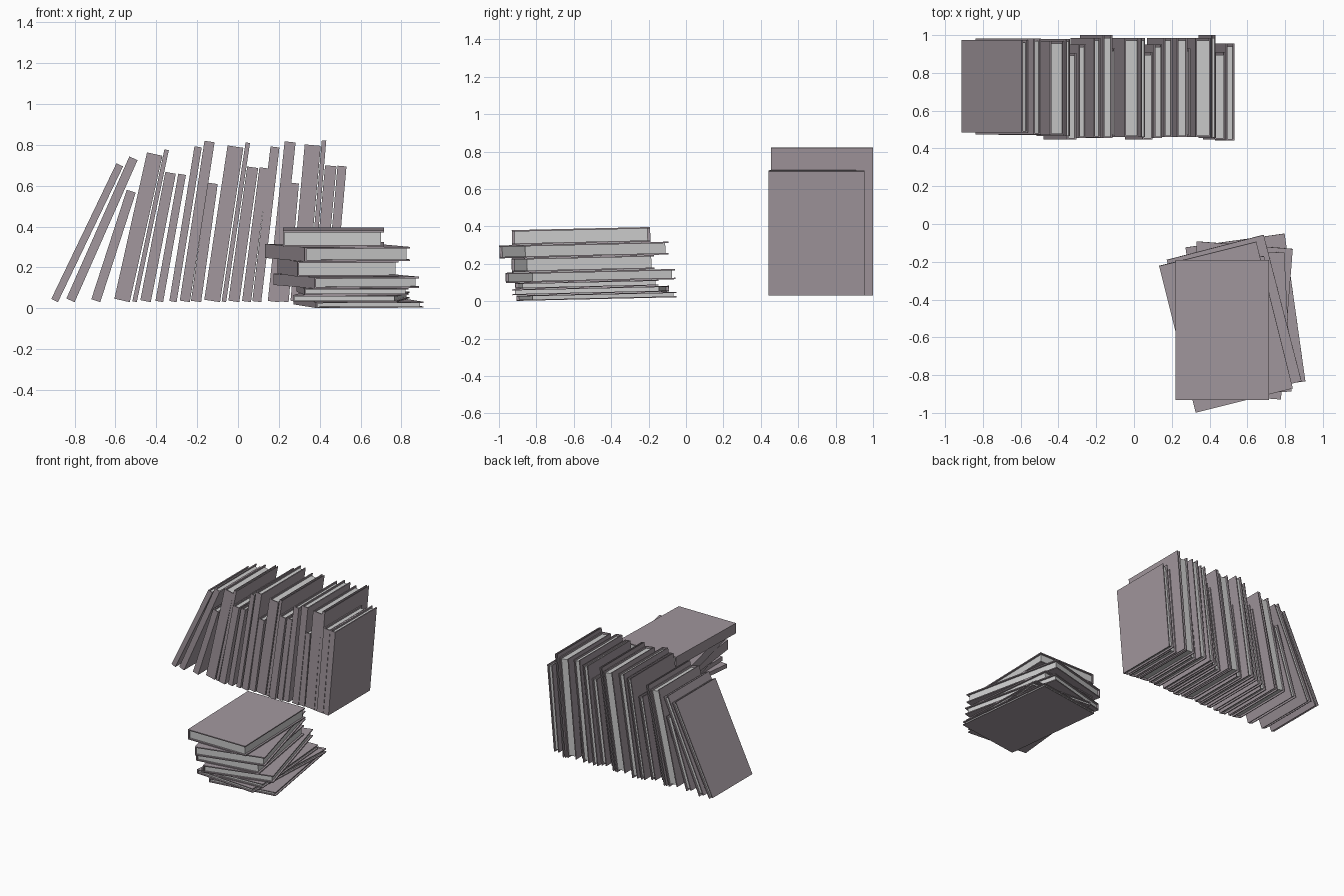
import bpy, bmesh
from math import atan2, radians, sin, cos
from mathutils import Matrix, Vector


def material(name, rgb):
    m = bpy.data.materials.new(name)
    m.diffuse_color = (*rgb, 1)
    return m


COVER = material("cover", (0.36, 0.31, 0.34))
PAPER = material("paper", (0.58, 0.60, 0.59))


def extrude(bm, outline, z0, z1, mat):
    low = [bm.verts.new((x, y, z0)) for x, y in outline]
    high = [bm.verts.new((x, y, z1)) for x, y in outline]
    n = len(outline)
    faces = [bm.faces.new(low[::-1]), bm.faces.new(high)]
    faces += [bm.faces.new((low[i], low[(i + 1) % n], high[(i + 1) % n], high[i]))
              for i in range(n)]
    for f in faces:
        f.material_index = mat


# A book stands on z=0: thickness along x, spine at y=0, height along z
def book(name, thick, depth, height, matrix):
    c = min(0.008, thick * 0.2)
    inset = 0.014
    bm = bmesh.new()
    # U-shaped cover wrapped around the spine
    extrude(bm, [(0, 0), (thick, 0), (thick, depth), (thick - c, depth),
                 (thick - c, c), (c, c), (c, depth), (0, depth)], 0, height, 0)
    # page block
    extrude(bm, [(c, c), (thick - c, c), (thick - c, depth - inset), (c, depth - inset)],
            inset, height - inset, 1)
    bmesh.ops.recalc_face_normals(bm, faces=bm.faces)
    me = bpy.data.meshes.new(name)
    bm.to_mesh(me)
    bm.free()
    me.materials.append(COVER)
    me.materials.append(PAPER)
    ob = bpy.data.objects.new(name, me)
    ob.matrix_world = matrix
    bpy.context.collection.objects.link(ob)


# Leaning row: bottom x, top x, top z, thickness, spine y, fore-edge y
row = [
    (-.914, -.590, .710, .036, .485, .975), (-.840, -.527, .743, .044, .475, .982),
    (-.718, -.542, .580, .046, .470, .960),
    (-.605, -.444, .763, .077, .470, .970), (-.517, -.360, .778, .022, .465, .980),
    (-.478, -.355, .668, .052, .447, .905), (-.404, -.292, .659, .038, .455, .950),
    (-.336, -.213, .793, .036, .458, .985), (-.285, -.164, .820, .050, .455, 1.00),
    (-.230, -.149, .615, .050, .465, .930),
    (-.165, -.051, .797, .078, .460, .985), (-.080, .037, .812, .022, .460, .985),
    (-.047, .045, .694, .054, .447, .910), (.020, .105, .690, .044, .455, .950),
    (.070, .159, .792, .044, .460, .985), (.146, .228, .817, .054, .460, .985),
    (.198, .248, .615, .050, .465, .930),
    (.257, .326, .802, .079, .460, .985), (.342, .410, .822, .022, .455, 1.00),
    (.366, .426, .700, .056, .447, .910), (.428, .487, .698, .044, .442, .955),
]
for i, (xb, xt, zt, w, y0, y1) in enumerate(row):
    a = atan2(xt - xb, zt - .03 - w * .15)
    height = (zt - .03 - w * sin(a)) / cos(a)
    m = Matrix.Translation((xb, y0, .03 + w * sin(a))) @ Matrix.Rotation(a, 4, 'Y')
    book(f"row_book_{i + 1}", w, y1 - y0, height, m)

# Flat stack: centre x, centre y, bottom z, top z, width, length, turn in degrees
stack = [
    (.590, -.478, .011, .040, .53, .79, 8), (.555, -.510, .041, .073, .51, .80, -4.5),
    (.560, -.530, .074, .106, .51, .74, 3), (.530, -.510, .107, .162, .53, .80, 14.5),
    (.490, -.550, .163, .238, .50, .70, 8), (.487, -.545, .239, .308, .53, .80, 14),
    (.467, -.560, .309, .388, .495, .74, 0),
]
LAY = Matrix(((0, 1, 0, 0), (0, 0, 1, 0), (1, 0, 0, 0), (0, 0, 0, 1)))
for i, (x, y, z0, z1, w, length, turn) in enumerate(stack):
    m = (Matrix.Translation((x, y, z0)) @ Matrix.Rotation(radians(1.3), 4, 'X')
         @ Matrix.Rotation(radians(turn), 4, 'Z')
         @ Matrix.Translation((-w / 2, -length / 2, 0)) @ LAY)
    book(f"stack_book_{i + 1}", z1 - z0, w, length, m)
